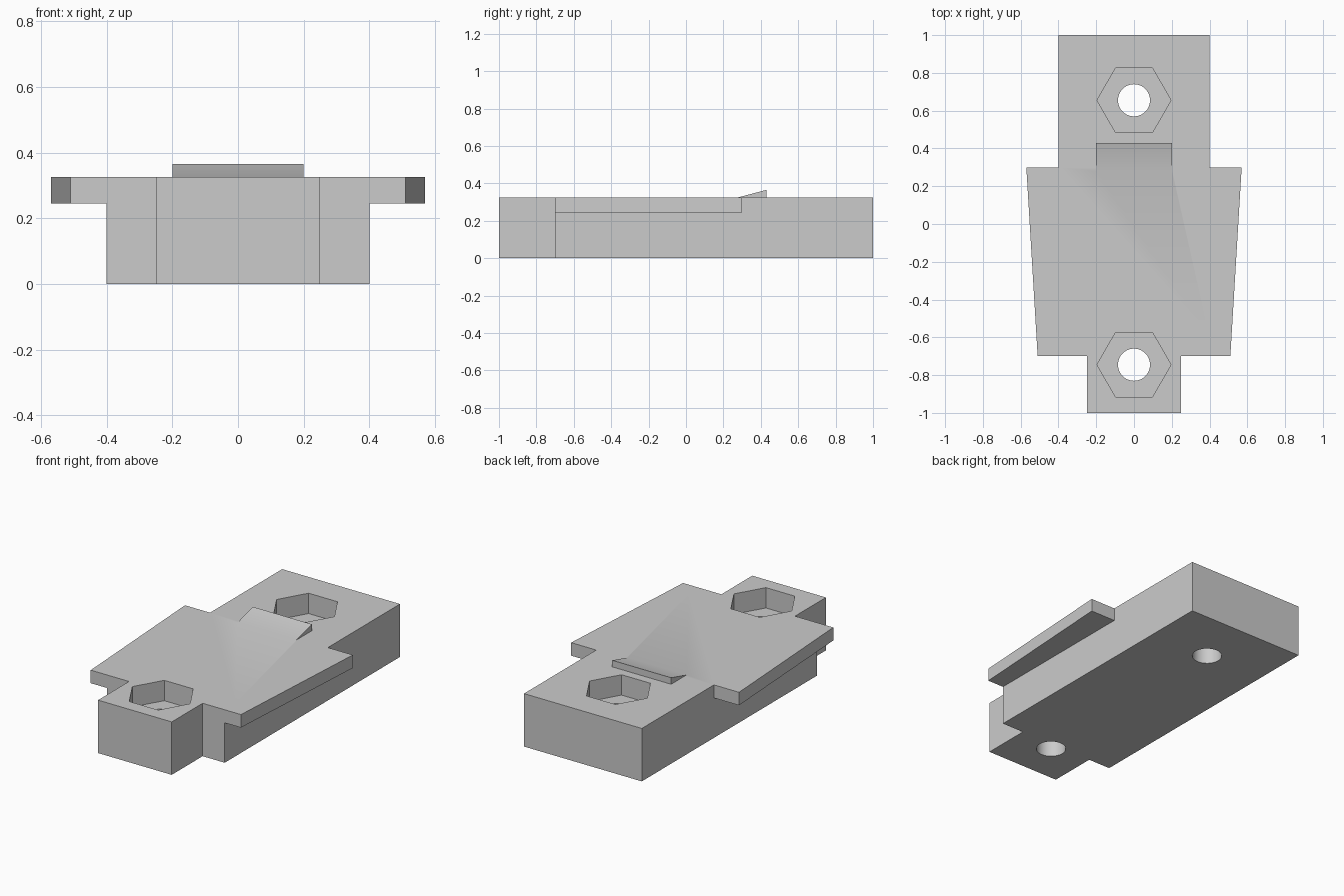
import bpy
import bmesh
import math
from mathutils import Vector

default = bpy.data.objects.get("Cube")
if default:
    bpy.data.objects.remove(default, do_unlink=True)

TOP = 0.325
POCKET_DEPTH = 0.125

grey = bpy.data.materials.new("plain grey")
grey.use_nodes = True
colour = (0.6, 0.6, 0.6, 1)
grey.diffuse_color = colour
grey.node_tree.nodes["Principled BSDF"].inputs["Base Color"].default_value = colour


def prism(name, points, offset):
    """Sweep a flat closed outline along an offset."""
    bm = bmesh.new()
    face = bm.faces.new([bm.verts.new(p) for p in points])
    swept = bmesh.ops.extrude_face_region(bm, geom=[face])["geom"]
    verts = [g for g in swept if isinstance(g, bmesh.types.BMVert)]
    bmesh.ops.translate(bm, verts=verts, vec=Vector(offset))
    bmesh.ops.recalc_face_normals(bm, faces=bm.faces)
    mesh = bpy.data.meshes.new(name)
    bm.to_mesh(mesh)
    bm.free()
    mesh.materials.append(grey)
    obj = bpy.data.objects.new(name, mesh)
    bpy.context.collection.objects.link(obj)
    return obj


def mirrored(half, z):
    """Complete a right-hand outline across x = 0."""
    return [(x, y, z) for x, y in half] + [(-x, y, z) for x, y in reversed(half)]


def ring(radius, sides, y, z):
    step = math.tau / sides
    return [(radius * math.cos(i * step), y + radius * math.sin(i * step), z)
            for i in range(sides)]


def combine(target, tool, operation):
    mod = target.modifiers.new(operation.title(), "BOOLEAN")
    mod.operation = operation
    mod.solver = "EXACT"
    mod.object = tool
    bpy.context.view_layer.objects.active = target
    bpy.ops.object.modifier_apply(modifier=mod.name)
    bpy.data.objects.remove(tool, do_unlink=True)


# Block with a narrower front tongue
body = prism("clip_body", mirrored([(0.25, -1), (0.25, -0.7), (0.4, -0.7), (0.4, 1)], 0),
             (0, 0, TOP))

# Tapered side flanges
flange = prism("side_flange", mirrored([(0.51, -0.7), (0.57, 0.3)], TOP - 0.08), (0, 0, 0.08))
combine(body, flange, "UNION")

# Ramped catch on top
catch = prism("ramp_catch", [(-0.2, 0.28, TOP), (-0.2, 0.43, TOP), (-0.2, 0.43, TOP + 0.04)],
              (0.4, 0, 0))
combine(body, catch, "UNION")

# Hexagonal nut pockets and bolt holes
for y in (-0.745, 0.655):
    combine(body, prism("nut_pocket", ring(0.196, 6, y, TOP - POCKET_DEPTH), (0, 0, 0.3)),
            "DIFFERENCE")
    combine(body, prism("bolt_hole", ring(0.085, 48, y, -0.1), (0, 0, 0.6)), "DIFFERENCE")

body.select_set(True)
bpy.context.view_layer.objects.active = body
bpy.ops.object.shade_smooth_by_angle(angle=math.radians(30))
